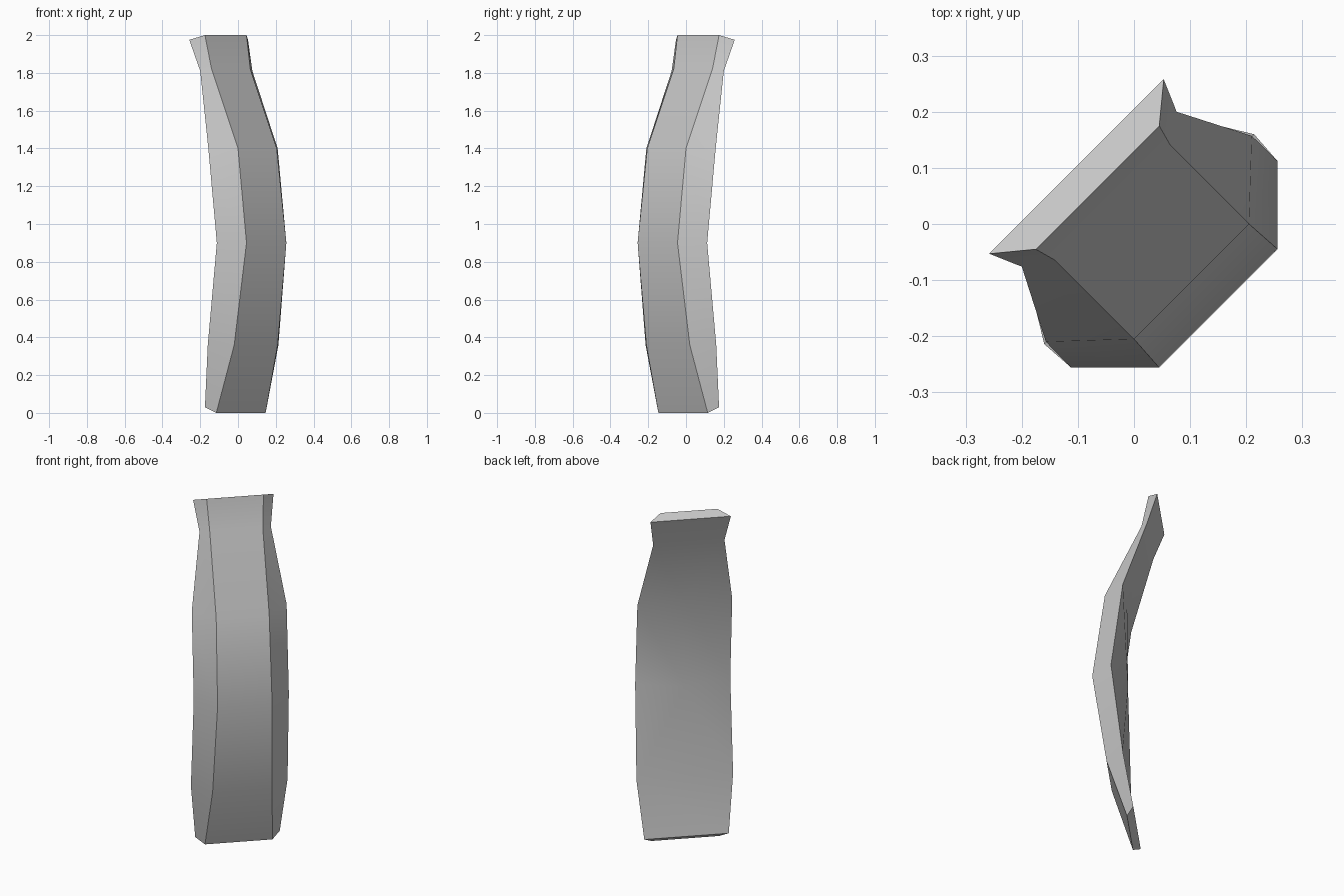
import bpy
import bmesh
import math

cube = bpy.data.objects.get("Cube")
if cube:
    bpy.data.objects.remove(cube, do_unlink=True)

# Single matte grey
grey = bpy.data.materials.new("light_grey")
grey.use_nodes = True
colour = (0.58, 0.58, 0.58, 1)
grey.diffuse_color = colour
grey.node_tree.nodes["Principled BSDF"].inputs["Base Color"].default_value = colour

# Edge paths of one half, top to bottom; the plate faces the +x -y diagonal
front_edge = [(-.175, -.045, 2), (-.14, -.065, 1.82), (0, -.205, 1.4),
              (.045, -.256, .9), (-.02, -.21, .36), (-.115, -.146, 0)]
back_edge = [(-.258, -.053, 1.975), (-.2, -.076, 1.81), (-.157, -.21, 1.4),
             (-.112, -.256, .9), (-.16, -.214, .36), (-.175, -.152, .03)]


def mirrored(points):
    """Reflect across the diagonal plane."""
    return [(-y, -x, z) for x, y, z in points]


bm = bmesh.new()


def column(points):
    return [bm.verts.new(p) for p in points]


fl, fr = column(front_edge), column(mirrored(front_edge))
bl, br = column(back_edge), column(mirrored(back_edge))

# Raised ridge down the middle of the back
ridge_top, ridge_low = column([(.026, -.026, 1.4), (.023, -.023, .9)])

# Front panel and side bevels
for i in range(len(fl) - 1):
    for a, b in ((fl, fr), (bl, fl), (fr, br)):
        bm.faces.new((a[i], a[i + 1], b[i + 1], b[i]))

# Back panel
back_faces = [
    (br[0], br[1], bl[1], bl[0]),
    (br[1], br[2], ridge_top),
    (br[1], ridge_top, bl[1]),
    (bl[1], ridge_top, bl[2]),
    (br[2], br[3], ridge_low, ridge_top),
    (ridge_top, ridge_low, bl[3], bl[2]),
    (br[3], br[4], ridge_low),
    (ridge_low, br[4], bl[4]),
    (ridge_low, bl[4], bl[3]),
    (br[4], br[5], bl[5], bl[4]),
]
for face in back_faces:
    bm.faces.new(face)

# End caps
for i in (0, -1):
    bm.faces.new((fl[i], fr[i], br[i], bl[i]))

bmesh.ops.recalc_face_normals(bm, faces=bm.faces[:])
mesh = bpy.data.meshes.new("curved_plate")
bm.to_mesh(mesh)
bm.free()
mesh.materials.append(grey)

plate = bpy.data.objects.new("curved_plate", mesh)
bpy.context.collection.objects.link(plate)
bpy.ops.object.select_all(action="DESELECT")
plate.select_set(True)
bpy.context.view_layer.objects.active = plate
bpy.ops.object.shade_smooth_by_angle(angle=math.radians(35))
